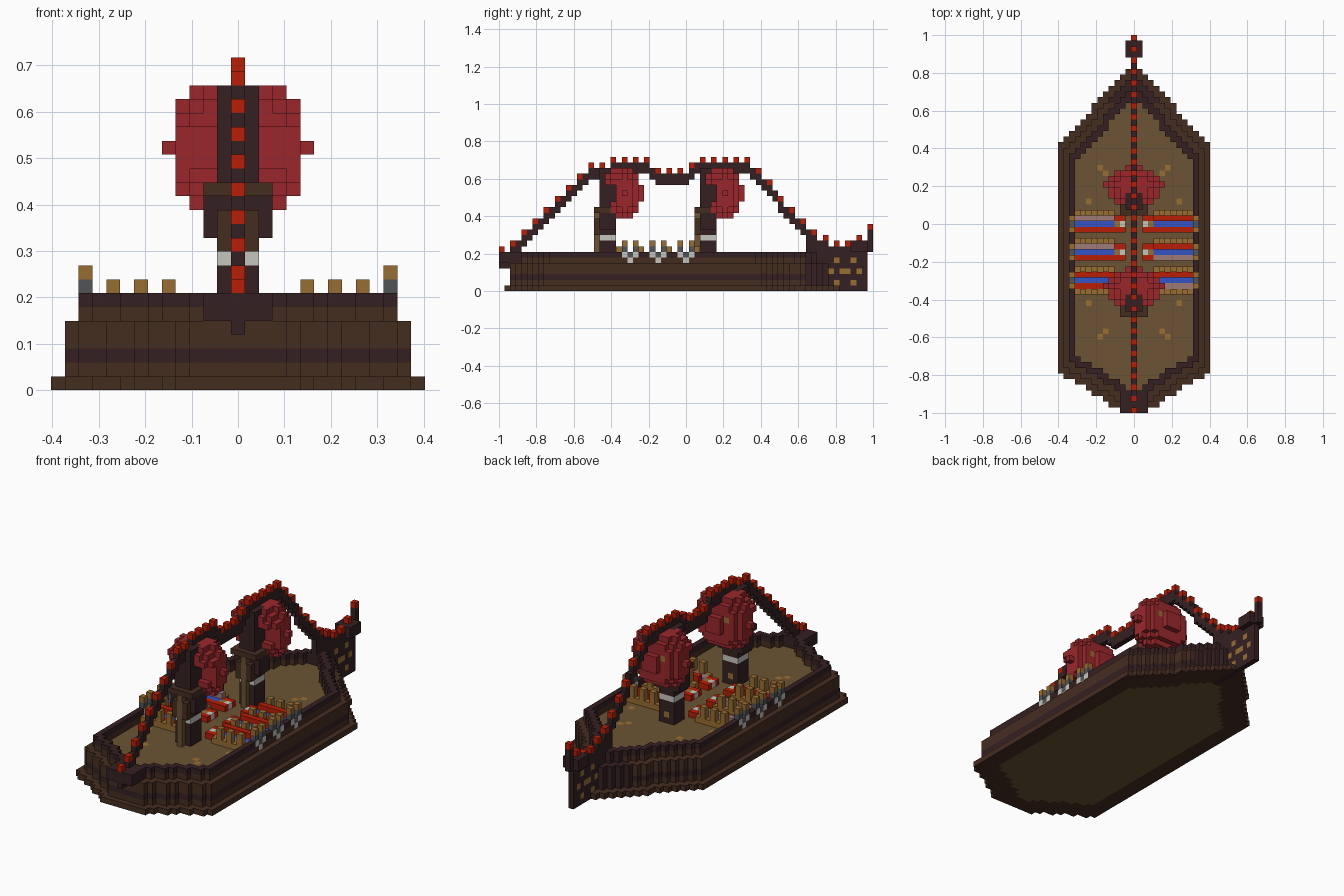
import bpy
import bmesh
from mathutils import Vector

cube = bpy.data.objects.get("Cube")
if cube:
    bpy.data.objects.remove(cube, do_unlink=True)

V = 2 / 67          # block size; 27 x 67 x 24 blocks
MID = 33            # middle row along y

PALETTE = {
    "brown_wood": (69, 45, 32), "dark_wood": (53, 32, 34),
    "deck_tan": (107, 83, 51), "bright_red": (186, 30, 6),
    "sail_crimson": (155, 39, 43), "gold": (152, 109, 49),
    "barrel_blue": (52, 84, 196), "dusty_pink": (159, 122, 120),
    "white_band": (198, 198, 192), "iron_grey": (82, 84, 87),
}
NAMES = list(PALETTE)


def linear(c):
    c /= 255
    return c / 12.92 if c < 0.04 else ((c + 0.055) / 1.055) ** 2.4


def make_material(name):
    mat = bpy.data.materials.new(name)
    mat.use_nodes = True
    rgba = tuple(linear(c) for c in PALETTE[name]) + (1,)
    mat.diffuse_color = rgba
    bsdf = mat.node_tree.nodes["Principled BSDF"]
    bsdf.inputs["Base Color"].default_value = rgba
    bsdf.inputs["Roughness"].default_value = 0.9
    return mat


MATERIALS = [make_material(n) for n in NAMES]
blocks = {}         # (x, y, z) block -> (part, colour)


def put(part, colour, xs, ys, zs):
    """Fill an inclusive range of blocks."""
    for i in range(xs[0], xs[1] + 1):
        for j in range(ys[0], ys[1] + 1):
            for k in range(zs[0], zs[1] + 1):
                blocks[i, j, k] = (part, colour)


def put_pair(part, colour, xs, ys, zs):
    """Fill a range and its mirror image across x."""
    put(part, colour, xs, ys, zs)
    put(part, colour, (-xs[1], -xs[0]), ys, zs)


def outline(j):
    if not 1 <= j <= 60:
        return -1
    return round(min(13, 3.5 + 1.6 * (j - 1), 1 + 0.92 * (60 - j)))


def half_width(j, inset):
    """Half width of the hull outline, shrunk evenly on all sides."""
    return min(outline(j - inset), outline(j + inset)) - inset


# Stepped hull: flange, side and rim tiers, darker stripe and stern
for j in range(1, 61):
    for k in range(7):
        half = half_width(j, 0 if k == 0 else 1 if k < 5 else 2)
        dark = k in (2, 6) or (j >= 55 and k > 0)
        put("hull", "dark_wood" if dark else "brown_wood", (-half, half), (j, j), (k, k))

# Deck, sunk below the rim
for j in range(4, 58):
    d = half_width(j, 3)
    put("deck", "deck_tan", (-d, d), (j, j), (0, 4))
    for i in range(-d, d + 1):
        for k in (5, 6):
            blocks.pop((i, j, k), None)

# Gold inlays on the deck
for step in (0, 1):
    for j, lean in ((42, 1), (14, -1)):
        put_pair("deck", "gold", (5 + step, 5 + step), (j + lean * step, j + lean * step), (4, 4))
for j in (37, 19):
    put_pair("deck", "gold", (8, 8), (j, j), (4, 4))

# Prow block at the front
put("prow", "dark_wood", (-2, 2), (0, 3), (5, 6))
put("prow", "dark_wood", (0, 0), (0, 1), (4, 4))

# Spine line: height of the ridge along the ship
RIDGE = [(0, 6), (2, 7), (16, 21), (19, 21), (20, 22), (26, 22), (28, 20), (33, 20),
         (35, 22), (44, 22), (55, 10), (59, 7), (65, 7), (66, 10)]


def ridge_top(j):
    for (a, za), (b, zb) in zip(RIDGE, RIDGE[1:]):
        if a <= j <= b:
            return round(za + (zb - za) * (j - a) / (b - a))


# Stern fin with finial
for j in range(55, 66):
    put("stern_fin", "dark_wood", (0, 0), (j, j), (0, ridge_top(j)))
put("stern_finial", "dark_wood", (-1, 1), (63, 65), (7, 8))
put("stern_finial", "dark_wood", (0, 0), (66, 66), (7, 10))
put("stern_finial", "bright_red", (0, 0), (64, 64), (8, 9))

# Gold studs on the fin
for k, rows in ((1, (60, 63)), (3, (59, 61, 62, 64)), (5, (60, 63))):
    for j in rows:
        put("stern_fin", "gold", (0, 0), (j, j), (k, k))

# Two masts, each with a billowing sail behind
for j in (17, 35):
    put("mast", "dark_wood", (-1, 1), (j + 1, j + 3), (5, 21))
    put("mast", "white_band", (-1, 1), (j + 1, j + 3), (9, 9))
    put("mast", "gold", (0, 0), (j + 3, j + 3), (6, 6))
    put("mast_bracket", "dark_wood", (-2, 2), (j + 1, j + 3), (11, 13))
    put("mast_bracket", "brown_wood", (-2, 2), (j, j + 2), (14, 14))
    put("mast_plank", "brown_wood", (-1, 1), (j, j), (10, 12))
    put("mast_plank", "deck_tan", (0, 0), (j, j), (5, 13))
    for i in range(-5, 6):
        for z in range(-4, 5):
            for y in range(-1 if abs(z) < 2 else -3, 4):
                depth = 4.5 if y < 0 and z > 1 else 3.2
                inside = (i / 5.05) ** 2 + (y / depth) ** 2 + (z / 5) ** 2 <= 1
                cell = (i, j + 5 + y, 17 + z)
                if inside and cell not in blocks:
                    blocks[cell] = ("sail", "sail_crimson")
    put_pair("sail", "gold", (2, 2), (j + 7, j + 7), (18, 18))

# Spine rope with red teeth on every other block
for j in range(67):
    top = ridge_top(j)
    put("spine", "dark_wood", (0, 0), (j, j), (top - (0 < j < 66), top))
    if j % 2 == 0:
        put("spine", "bright_red", (0, 0), (j, j), (top + 1, top + 1))

# Three guns on each side with carriages, gold rails and ports
for n, j in enumerate((23, 28, 33)):
    for side in (-1, 1):
        def gun(colour, a, b, y, zs):
            xs = sorted((side * a, side * b))
            put("gun", colour, xs, (y, y), zs)
        front = "dusty_pink" if side > 0 and n < 2 else "bright_red"
        back = "bright_red" if side > 0 or n == 0 else "dusty_pink"
        gun(front, 4, 10, j - 1, (5, 5))
        gun("barrel_blue", 4, 10, j, (5, 5))
        gun(back, 4, 10, j + 1, (5, 6))
        gun("gold", 3, 3, j, (5, 5))
        gun("bright_red", 2, 3, j - 1, (5, 5))
        gun("bright_red", 2, 3, j + 1, (5, 5))
        gun("white_band", 2, 2, j, (5, 5))
        rails = (j + 2, j - 2) if n == 0 else (j + 2,)
        for y in rails:
            gun("gold", 4, 10, y, (5, 5))
            for x in (5, 7, 9):
                gun("gold", x, x, y, (6, 7))
        gun("white_band", 11, 11, j, (5, 5))
        gun("iron_grey", 11, 11, j, (6, 6))
        for y in (j - 1, j + 1):
            gun("white_band", 11, 11, y, (6, 6))
            gun("iron_grey", 11, 11, y, (7, 7))
            gun("gold", 11, 11, y, (8, 8))


# Turn the outer faces of the blocks into one mesh per part
def build_part(part):
    bm = bmesh.new()
    corners = {}

    def corner(p):
        key = tuple(round(2 * c) for c in p)
        if key not in corners:
            corners[key] = bm.verts.new((p.x * V, (p.y - MID) * V, (p.z + 0.5) * V))
        return corners[key]

    for cell, (owner, colour) in blocks.items():
        if owner != part:
            continue
        for axis in range(3):
            for sign in (-1, 1):
                n = Vector((0, 0, 0))
                n[axis] = sign
                c = Vector(cell)
                if tuple(int(x) for x in c + n) in blocks:
                    continue
                u = Vector((0, 0, 0))
                u[(axis + 1) % 3] = 0.5
                w = n.cross(u)
                mid = c + n / 2
                quad = [mid - u - w, mid + u - w, mid + u + w, mid - u + w]
                face = bm.faces.new([corner(p) for p in quad])
                face.material_index = NAMES.index(colour)
    mesh = bpy.data.meshes.new(part)
    bm.to_mesh(mesh)
    bm.free()
    for mat in MATERIALS:
        mesh.materials.append(mat)
    obj = bpy.data.objects.new(part, mesh)
    bpy.context.scene.collection.objects.link(obj)


for part in sorted({owner for owner, _ in blocks.values()}):
    build_part(part)
